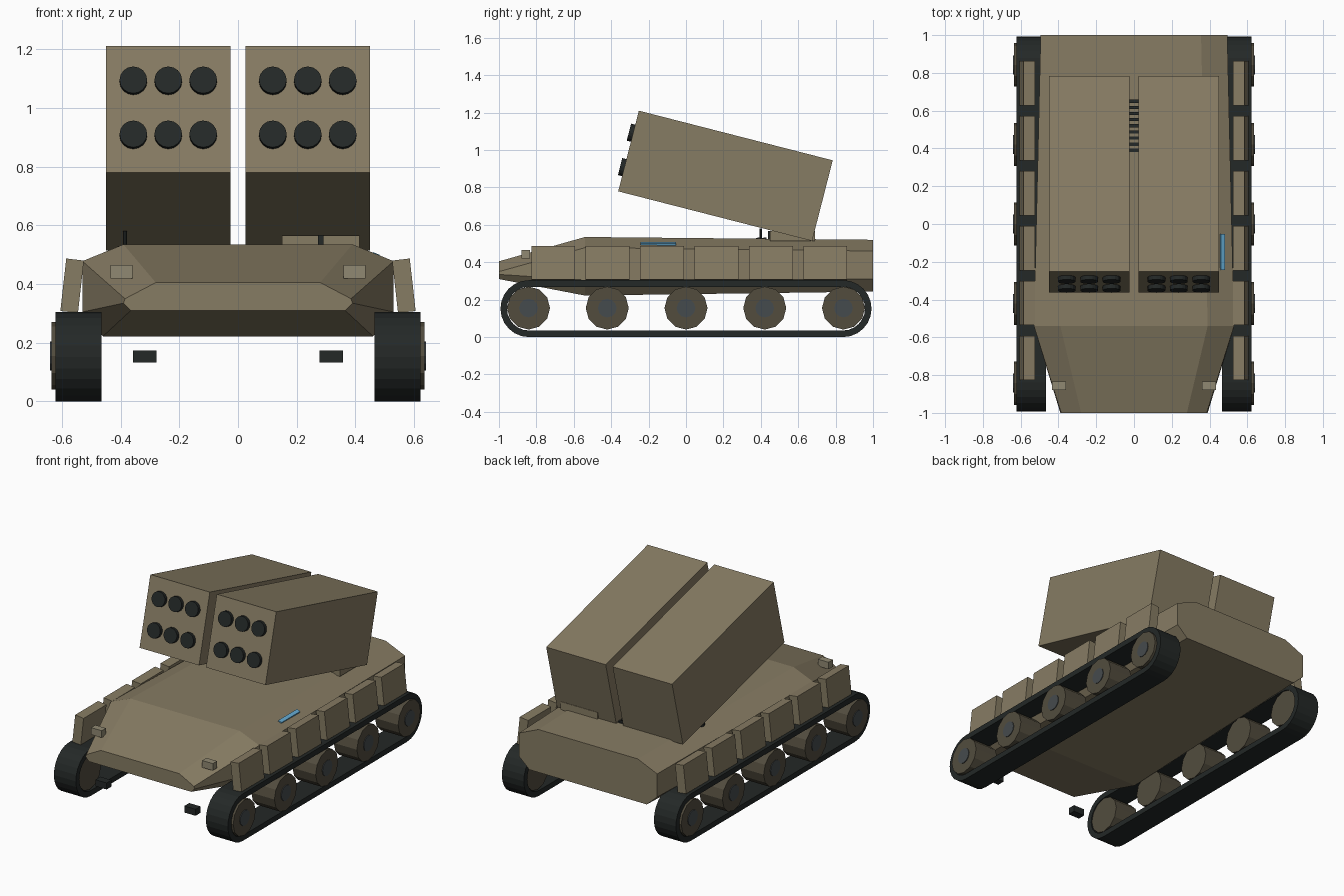
import bpy, bmesh, math
from mathutils import Matrix, Vector

if "Cube" in bpy.data.objects:
    bpy.data.objects.remove(bpy.data.objects["Cube"])


def material(name, r, g, b):
    m = bpy.data.materials.new(name)
    m.diffuse_color = (r, g, b, 1)
    m.use_nodes = True
    m.node_tree.nodes["Principled BSDF"].inputs["Base Color"].default_value = m.diffuse_color
    return m


TAN = material("tan_paint", 0.24, 0.20, 0.125)
LIGHT = material("pale_tan", 0.28, 0.25, 0.17)
WHEEL = material("dark_tan", 0.085, 0.073, 0.048)
BLACK = material("black", 0.017, 0.021, 0.020)
STEEL = material("steel", 0.06, 0.07, 0.075)
BLUE = material("blue_glass", 0.13, 0.41, 0.65)


def finish(name, bm, mat, smooth=False):
    bmesh.ops.recalc_face_normals(bm, faces=bm.faces)
    me = bpy.data.meshes.new(name)
    bm.to_mesh(me)
    bm.free()
    me.materials.append(mat)
    ob = bpy.data.objects.new(name, me)
    bpy.context.collection.objects.link(ob)
    return ob


def loft(name, rings, mat, closed=False):
    """Skin rings of equal point count; capped unless closed in a loop."""
    bm = bmesh.new()
    vs = [[bm.verts.new(p) for p in r] for r in rings]
    n = len(vs[0])
    pairs = list(zip(vs, vs[1:])) + ([(vs[-1], vs[0])] if closed else [])
    for a, b in pairs:
        for i in range(n):
            j = (i + 1) % n
            bm.faces.new((a[i], a[j], b[j], b[i]))
    if not closed:
        bm.faces.new(vs[0])
        bm.faces.new(vs[-1])
    return finish(name, bm, mat)


def box(name, centre, size, mat, axis="X", angle=0):
    bm = bmesh.new()
    bmesh.ops.create_cube(bm, size=1, matrix=Matrix.Translation(centre)
                          @ Matrix.Rotation(angle, 4, axis) @ Matrix.Diagonal((*size, 1)))
    return finish(name, bm, mat)


def rod(name, centre, direction, radius, depth, sides, mat):
    bm = bmesh.new()
    rot = Vector(direction).to_track_quat('Z', 'Y').to_matrix().to_4x4()
    bmesh.ops.create_cone(bm, cap_ends=True, segments=sides, radius1=radius, radius2=radius,
                          depth=depth, matrix=Matrix.Translation(centre) @ rot)
    return finish(name, bm, mat)


# Hull: three eight-sided sections, each (y, half-section from top to bottom)
sections = [
    (-1.0, [(0.28, 0.405), (0.385, 0.35), (0.39, 0.335), (0.365, 0.31)]),
    (-0.54, [(0.39, 0.535), (0.53, 0.478), (0.53, 0.305), (0.46, 0.222)]),
    (1.0, [(0.355, 0.52), (0.494, 0.46), (0.494, 0.31), (0.42, 0.243)]),
]
loft("hull", [[(x, y, z) for x, z in h] + [(-x, y, z) for x, z in reversed(h)]
              for y, h in sections], TAN)

for s, side in ((-1, "left"), (1, "right")):
    # Track: a rectangular band swept round two end wheels
    loop = [(0.84, a) for a in range(-90, 91, 15)] + [(-0.84, a) for a in range(90, 271, 15)]
    rings = []
    for cy, deg in loop:
        c, d = math.cos(math.radians(deg)), math.sin(math.radians(deg))
        rings.append([(s * x, cy + r * c, 0.152 + r * d)
                      for x, r in ((0.465, 0.117), (0.622, 0.117), (0.622, 0.152), (0.465, 0.152))])
    loft(side + "_track", rings, BLACK, closed=True)

    # Road wheels with hubs
    for i in range(5):
        y = -0.842 + 0.421 * i
        rod(f"{side}_wheel_{i}", (s * 0.553, y, 0.155), (1, 0, 0), 0.115, 0.165, 12, WHEEL)
        rod(f"{side}_hub_{i}", (s * 0.60, y, 0.155), (1, 0, 0), 0.05, 0.08, 12, STEEL)

    # Leaning skirt panels
    for i in range(6):
        y = -0.71 + 0.291 * i
        profile = ((0.525, 0.48), (0.585, 0.487), (0.605, 0.308), (0.545, 0.302))
        loft(f"{side}_skirt_{i}", [[(s * x, yy, z) for x, z in profile]
                                   for yy in (y - 0.117, y + 0.117)], TAN)

    # Headlight and tow hook
    box(side + "_headlight", (s * 0.397, -0.857, 0.442), (0.076, 0.044, 0.045), LIGHT)
    box(side + "_tow_hook", (s * 0.318, -0.92, 0.153), (0.08, 0.05, 0.042), BLACK)

    # Launcher pod with six tubes, tipped up at the front
    tilt = -math.atan2(0.265, 1.035)
    mid = Vector((s * 0.2375, 0.211, 0.862))
    box(side + "_launcher_pod", mid, (0.425, 1.07, 0.445), TAN, "X", tilt)
    rot = Matrix.Rotation(tilt, 3, "X")
    for col in (-1, 0, 1):
        for row in (-1, 1):
            p = mid + rot @ Vector((col * 0.119, -0.54, 0.003 + row * 0.095))
            rod(f"{side}_tube_{col + 1}_{(row + 1) // 2}", p, rot @ Vector((0, 1, 0)),
                0.047, 0.036, 16, BLACK)

# Deck details: sensor box, post, antenna, vision block, engine grille
box("deck_box", (0.282, 0.57, 0.54), (0.264, 0.24, 0.052), TAN)
box("deck_box_latch", (0.282, 0.445, 0.545), (0.02, 0.012, 0.044), BLACK)
rod("antenna", (-0.385, 0.40, 0.55), (0, 0, 1), 0.007, 0.06, 8, BLACK)
rod("antenna_base", (-0.385, 0.40, 0.523), (0, 0, 1), 0.025, 0.014, 8, BLACK)
box("vision_block", (0.467, -0.148, 0.495), (0.024, 0.19, 0.02), BLUE, "Y", 0.38)
for i in range(9):
    box(f"grille_slat_{i}", (0, 0.39 + 0.0325 * i, 0.526), (0.36, 0.017, 0.014), BLACK)
